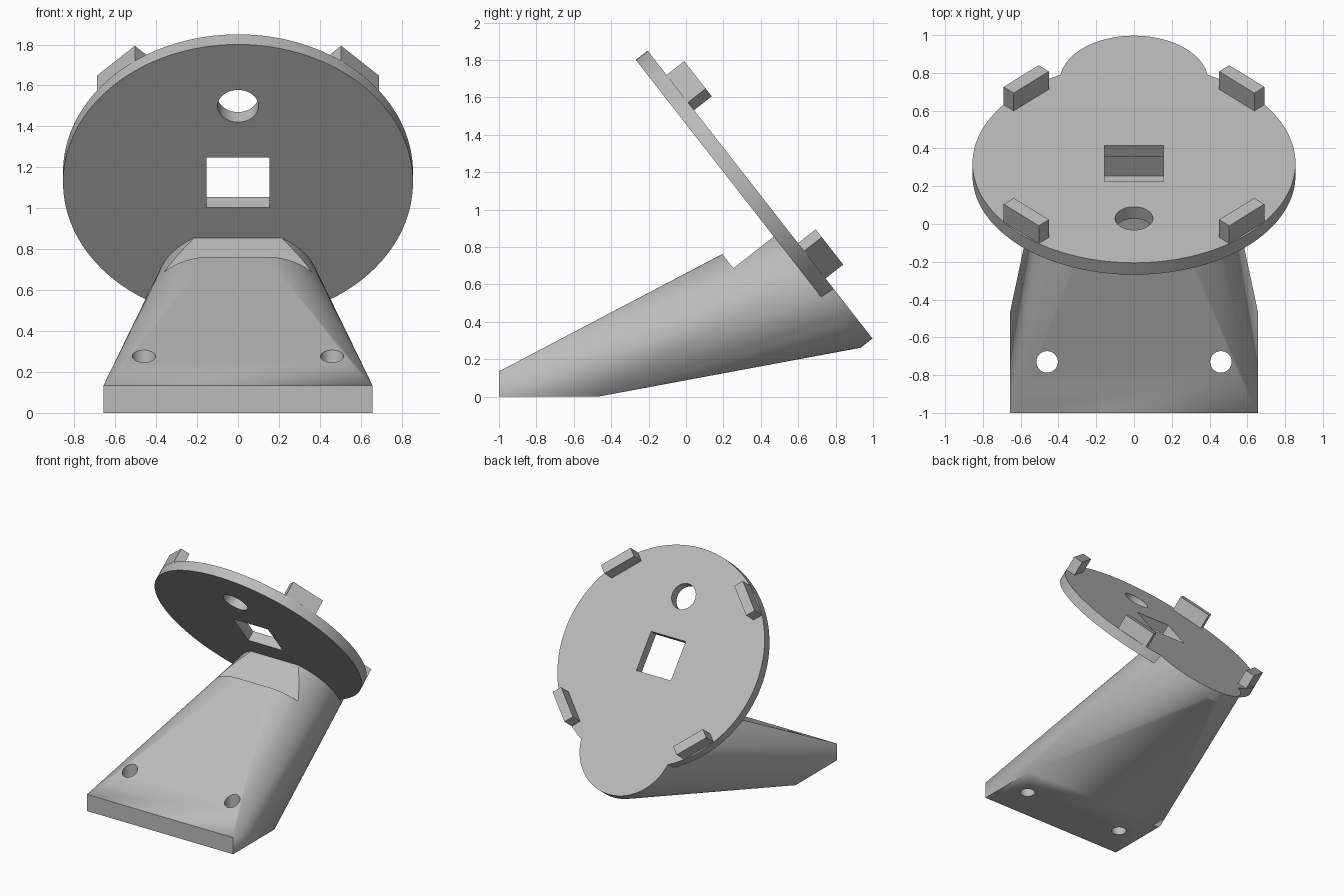
import bpy, bmesh, math
from mathutils import Matrix, Vector

cube = bpy.data.objects.get("Cube")
if cube:
    bpy.data.objects.remove(cube, do_unlink=True)

grey = bpy.data.materials.new("light grey")
grey.use_nodes = True
colour = (0.5, 0.5, 0.5, 1)
grey.diffuse_color = colour
grey.node_tree.nodes["Principled BSDF"].inputs["Base Color"].default_value = colour

# Tilted frame of the round plate: local z is the back normal, local -y is uphill
TILT = Matrix.Translation((0, 0.321, 1.176)) @ Matrix.Rotation(math.radians(-52), 4, "X")
THICK = 0.08
RADIUS = 0.855


def make(name, bm):
    bmesh.ops.recalc_face_normals(bm, faces=bm.faces)
    mesh = bpy.data.meshes.new(name)
    bm.to_mesh(mesh)
    bm.free()
    mesh.materials.append(grey)
    obj = bpy.data.objects.new(name, mesh)
    bpy.context.collection.objects.link(obj)
    return obj


def box(name, size, matrix):
    bm = bmesh.new()
    bmesh.ops.create_cube(bm, size=1, matrix=matrix @ Matrix.Diagonal((*size, 1)))
    return make(name, bm)


def cylinder(name, radius, depth, matrix, sides=64):
    bm = bmesh.new()
    bmesh.ops.create_cone(bm, cap_ends=True, segments=sides, radius1=radius,
                          radius2=radius, depth=depth, matrix=matrix)
    return make(name, bm)


def activate(obj):
    bpy.ops.object.select_all(action="DESELECT")
    obj.select_set(True)
    bpy.context.view_layer.objects.active = obj


def combine(obj, other, operation):
    activate(obj)
    mod = obj.modifiers.new("combine", "BOOLEAN")
    mod.operation, mod.solver, mod.object = operation, "EXACT", other
    bpy.ops.object.modifier_apply(modifier=mod.name)
    bpy.data.objects.remove(other, do_unlink=True)


def local(x, y, z):
    return TILT @ Matrix.Translation((x, y, z))


# Stem: hull from a wedge-shaped foot to a tilted round end
bm = bmesh.new()
for x in (-0.657, 0.657):
    for y, z in ((-1, 0), (-1, 0.135), (-0.47, 0)):
        bm.verts.new((x, y, z))
bmesh.ops.create_circle(bm, segments=96, radius=0.393, matrix=local(0, 0.705, 0))
bmesh.ops.create_circle(bm, segments=96, radius=0.393, matrix=local(0, 0.705, -THICK))
hull = bmesh.ops.convex_hull(bm, input=bm.verts)
loose = {g for g in hull["geom_interior"] + hull["geom_unused"]
         if isinstance(g, bmesh.types.BMVert)}
bmesh.ops.delete(bm, geom=list(loose), context="VERTS")
bmesh.ops.dissolve_limit(bm, angle_limit=0.002, verts=bm.verts, edges=bm.edges)
stand = make("stand", bm)

# Clearance step in front of the plate, and screw holes in the foot
step = box("step_cutter", (2, 1, 0.275), local(0, 0.344 - 0.5, -THICK - 0.1375))
combine(stand, step, "DIFFERENCE")
for x in (-0.46, 0.46):
    hole = cylinder("screw_cutter", 0.057, 2, Matrix.Translation((x, -0.73, 0)), 32)
    combine(stand, hole, "DIFFERENCE")

# Round plate with a square and a round opening
plate = cylinder("round_plate", RADIUS, THICK, local(0, 0, -THICK / 2), 128)
combine(plate, box("square_cutter", (0.31, 0.31, 0.3), local(0, 0, 0)), "DIFFERENCE")
combine(plate, cylinder("round_cutter", 0.1, 0.3, local(0, -0.473, 0), 48), "DIFFERENCE")
combine(stand, plate, "UNION")
activate(stand)
bpy.ops.object.shade_smooth_by_angle(angle=math.radians(25))

# Four rim blocks on the back of the plate
for i, name in enumerate(("lower_left", "lower_right", "upper_right", "upper_left")):
    turn = Matrix.Rotation(math.radians(45 + 90 * i), 4, "Z")
    place = TILT @ turn @ Matrix.Translation((0.807, 0, 0.06))
    box(name + "_rim_block", (0.075, 0.263, 0.12), place)
